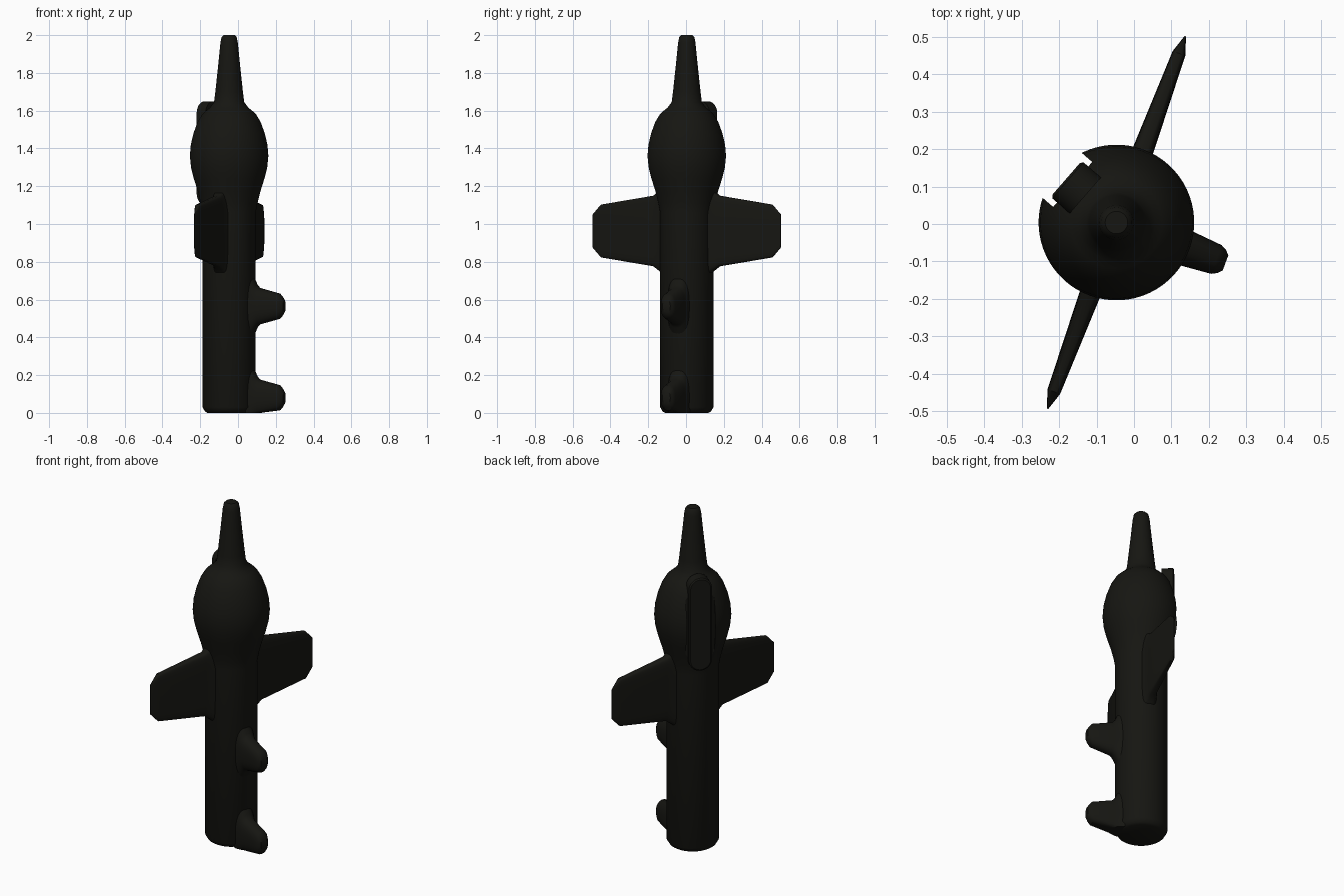
import bpy, bmesh, math
from mathutils import Vector

if "Cube" in bpy.data.objects:
    bpy.data.objects.remove(bpy.data.objects["Cube"])

CX, CY = -0.047, 0.004
mat = bpy.data.materials.new("dark_coat")
mat.diffuse_color = (0.008, 0.008, 0.006, 1)
mat.use_nodes = True
mat.node_tree.nodes["Principled BSDF"].inputs["Base Color"].default_value = mat.diffuse_color


def superellipse(power):
    def shape(t, a, b):
        c, s = math.cos(t), math.sin(t)
        e = 2 / power
        return (a * math.copysign(abs(c) ** e, c), b * math.copysign(abs(s) ** e, s))
    return shape


def stadium(t, a, b):
    s = math.sin(t)
    return a * math.cos(t), a * s + math.copysign(b - a, s)


def smooth(ob, angle=35):
    bpy.ops.object.select_all(action='DESELECT')
    ob.select_set(True)
    bpy.context.view_layer.objects.active = ob
    bpy.ops.object.shade_smooth_by_angle(angle=math.radians(angle))


def loft(name, sections, origin, p, q, u, shape, n=32):
    """Skin closed cross-sections (distance, half_p, half_q) along axis u."""
    bm = bmesh.new()
    rings = []
    for d, a, b in sections:
        ring = []
        for i in range(n):
            x, y = shape((i + 0.5) * 2 * math.pi / n, a, b)
            co = origin + u * d + p * x + q * y
            co.z = max(co.z, 0)
            ring.append(bm.verts.new(co))
        rings.append(ring)
    for r0, r1 in zip(rings, rings[1:]):
        for i in range(n):
            j = (i + 1) % n
            bm.faces.new((r0[i], r0[j], r1[j], r1[i]))
    bm.faces.new(rings[0][::-1])
    bm.faces.new(rings[-1])
    bmesh.ops.recalc_face_normals(bm, faces=bm.faces)
    me = bpy.data.meshes.new(name)
    bm.to_mesh(me)
    bm.free()
    ob = bpy.data.objects.new(name, me)
    bpy.context.collection.objects.link(ob)
    me.materials.append(mat)
    smooth(ob)
    return ob


def radial(name, sections, degrees, z, shape, n=32):
    """Loft pointing outwards from the body axis."""
    a = math.radians(degrees)
    u = Vector((math.cos(a), math.sin(a), 0))
    p = Vector((-math.sin(a), math.cos(a), 0))
    return loft(name, sections, Vector((CX, CY, z)), p, Vector((0, 0, 1)), u, shape, n)


# round shaft, bulb and spike as one turned body
profile = [(0, .115), (.008, .128), (.03, .141), (1.06, .141), (1.11, .150),
           (1.17, .165), (1.24, .187), (1.30, .202), (1.36, .208), (1.42, .203),
           (1.48, .189), (1.54, .167), (1.58, .143), (1.60, .122), (1.615, .103),
           (1.645, .080), (1.70, .073), (1.85, .057), (1.96, .046), (1.99, .040),
           (2.0, .030)]
body = loft("body", [(z, r, r) for z, r in profile], Vector((CX, CY, 0)),
            Vector((1, 0, 0)), Vector((0, 1, 0)), Vector((0, 0, 1)), superellipse(2), 64)

# recess in the back of the bulb
cutter = radial("recess_cutter", [(.155, .08, .29), (.4, .08, .29)], 139, 1.375, stadium)
cutter.hide_render = True
cutter.hide_viewport = False
mod = body.modifiers.new("recess", 'BOOLEAN')
mod.object = cutter
mod.operation = 'DIFFERENCE'
mod.solver = 'EXACT'
bpy.context.view_layer.objects.active = body
bpy.ops.object.modifier_apply(modifier=mod.name)
bpy.data.objects.remove(cutter)
smooth(body)

# long rounded plate set in the recess
radial("back_plate", [(.11, .064, .275), (.172, .064, .275), (.178, .056, .267)],
       139, 1.375, stadium)

# two opposite flat blades with flared roots and wedge tips
blade = [(.11, .05, .25), (.15, .038, .212), (.185, .029, .187),
         (.482, .018, .140), (.531, .002, .088)]
for i, ang in enumerate((69.7, 249.7)):
    radial(f"blade_{i + 1}", blade, ang, .963, superellipse(5))

# two blunt pins on the shaft
pin = [(.115, .065, .18), (.138, .058, .150), (.155, .054, .115), (.172, .051, .097),
       (.285, .041, .067), (.3, .033, .05), (.311, .022, .032)]
for name, z in (("lower_pin", .08), ("upper_pin", .565)):
    radial(name, pin, -20.3, z, superellipse(2.5))
